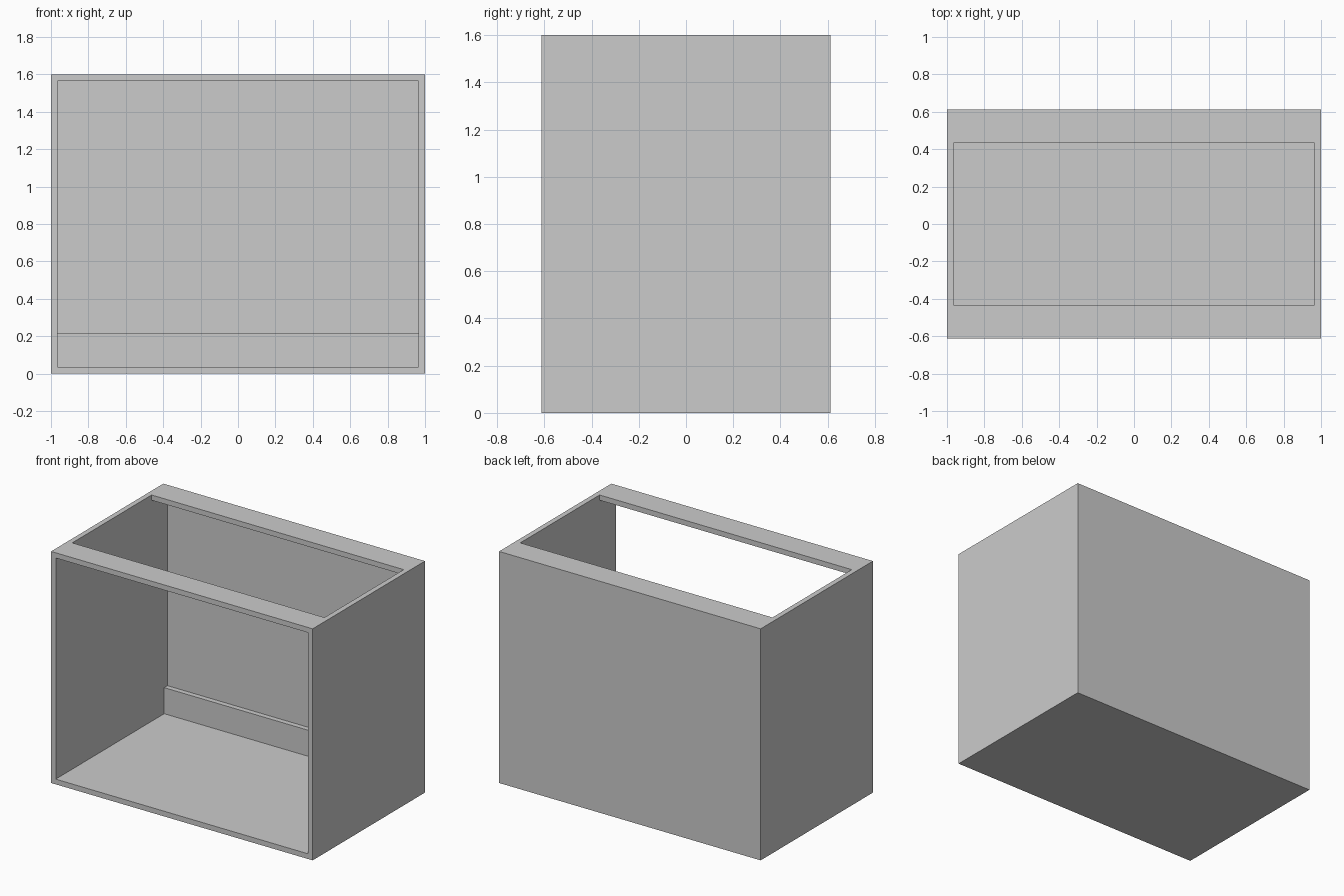
import bpy

if "Cube" in bpy.data.objects:
    bpy.data.objects.remove(bpy.data.objects["Cube"])

W, D, H = 2.0, 1.226, 1.6      # overall size
T = 0.036                      # board thickness
B = 0.006                      # back panel thickness
R = 0.18                       # rail width
X, Y = W / 2, D / 2
YB = Y - B                     # inner face of the back panel


def board(name, lo, hi):
    """Box spanning two opposite corners."""
    bpy.ops.mesh.primitive_cube_add(size=1, location=[(a + b) / 2 for a, b in zip(lo, hi)])
    ob = bpy.context.object
    ob.name = name
    ob.scale = [b - a for a, b in zip(lo, hi)]
    bpy.ops.object.transform_apply(location=False, rotation=False, scale=True)
    return ob


# Bottom board runs full width, sides stand on it
board("bottom_board", (-X, -Y, 0), (X, YB, T))
board("left_side", (-X, -Y, T), (-X + T, YB, H))
board("right_side", (X - T, -Y, T), (X, YB, H))

# Thin back panel covering the carcass
board("back_panel", (-X, YB, 0), (X, Y, H))

# Flat rails across the open top
board("front_top_rail", (-X + T, -Y, H - T), (X - T, -Y + R, H))
board("back_top_rail", (-X + T, Y - R, H - T), (X - T, YB, H))

# Upright rail at the bottom of the back
board("back_lower_rail", (-X + T, YB - T, T), (X - T, YB, T + R))
